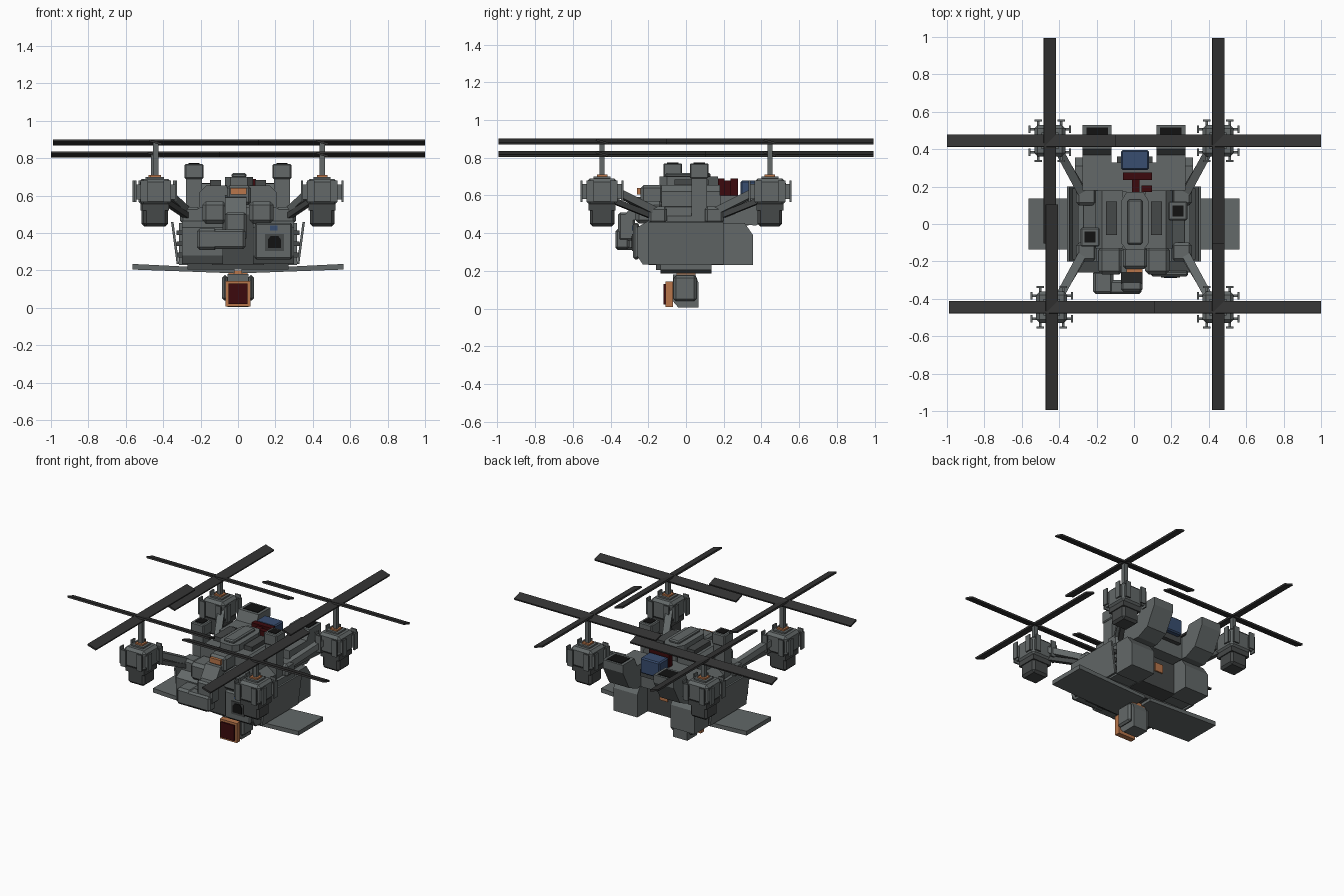
import bpy, bmesh, math
from mathutils import Vector, Matrix


def material(name, rgb):
    m = bpy.data.materials.new(name)
    m.diffuse_color = (*rgb, 1)
    return m


GREY = material("hull grey", (0.125, 0.14, 0.14))
STEEL = material("dark steel", (0.06, 0.065, 0.065))
BLADE = material("blade charcoal", (0.033, 0.033, 0.033))
BLACK = material("vent black", (0.006, 0.006, 0.006))
RED = material("dark red", (0.045, 0.003, 0.004))
ORANGE = material("copper orange", (0.48, 0.18, 0.07))
BLUE = material("tank blue", (0.04, 0.075, 0.16))


def finish(name, bm, mat):
    bmesh.ops.recalc_face_normals(bm, faces=bm.faces)
    me = bpy.data.meshes.new(name)
    bm.to_mesh(me)
    bm.free()
    me.materials.append(mat)
    ob = bpy.data.objects.new(name, me)
    bpy.context.collection.objects.link(ob)
    return ob


def box(name, mat, x, y, z, chamfer=0, matrix=None):
    """Box from three (min, max) ranges, with optional flat chamfer."""
    bm = bmesh.new()
    bmesh.ops.create_cube(bm, size=1)
    for v in bm.verts:
        v.co = Vector([(r[0] + r[1]) / 2 + c * abs(r[1] - r[0])
                       for r, c in zip((x, y, z), v.co)])
    if chamfer:
        bmesh.ops.bevel(bm, geom=bm.edges[:], offset=chamfer, segments=1, affect='EDGES')
    if matrix:
        bm.transform(matrix)
    return finish(name, bm, mat)


def prism(name, mat, pts, axis, lo, hi):
    """Extrude a 2D profile along x (points y,z), y (points x,z) or z (points x,y)."""
    bm = bmesh.new()
    vs = []
    for p in pts:
        c = list(p)
        c.insert("xyz".index(axis), lo)
        vs.append(bm.verts.new(c))
    f = bm.faces.new(vs)
    ext = bmesh.ops.extrude_face_region(bm, geom=[f])["geom"]
    d = Vector([hi - lo if a == axis else 0 for a in "xyz"])
    bmesh.ops.translate(bm, vec=d, verts=[g for g in ext if isinstance(g, bmesh.types.BMVert)])
    return finish(name, bm, mat)


def strut(name, mat, a, b, w, h):
    a, b = Vector(a), Vector(b)
    d = b - a
    m = Matrix.Translation((a + b) / 2) @ d.to_track_quat('Y', 'Z').to_matrix().to_4x4()
    return box(name, mat, (-w / 2, w / 2), (-d.length / 2, d.length / 2), (-h / 2, h / 2), 0, m)


def span(s, a, b):
    return (min(s * a, s * b), max(s * a, s * b))


# Rotor pods, one on each corner
for sx in (-1, 1):
    for sy in (-1, 1):
        cx, cy = (-0.44 if sx < 0 and sy < 0 else 0.45 * sx), 0.445 * sy
        high = sx == sy
        top = 0.885 if high else 0.82

        def around(name, mat, hx, hy, z, ch=0, ox=0, oy=0):
            box(name, mat, (cx + ox - hx, cx + ox + hx), (cy + oy - hy, cy + oy + hy), z, ch)

        around("motor_housing", GREY, 0.083, 0.083, (0.55, 0.69), 0.018)
        around("motor_base", STEEL, 0.065, 0.065, (0.435, 0.56), 0.015)
        around("motor_collar", STEEL, 0.072, 0.072, (0.52, 0.555))
        around("motor_cap", GREY, 0.045, 0.045, (0.685, 0.70))
        around("shaft_ring", ORANGE, 0.028, 0.028, (0.70, 0.71))
        around("rotor_shaft", GREY, 0.014, 0.014, (0.68, top))
        # Guard plates on short stems
        for k in (-1, 1):
            for o in (-0.062, 0.062):
                around("guard_plate", GREY, 0.005, 0.02, (0.565, 0.68), 0, 0.108 * k, o)
                around("guard_stem", GREY, 0.016, 0.007, (0.58, 0.66), 0, 0.092 * k, o)
                around("guard_plate", GREY, 0.02, 0.005, (0.565, 0.68), 0, o, 0.108 * k)
                around("guard_stem", GREY, 0.007, 0.016, (0.58, 0.66), 0, o, 0.092 * k)
        # Crossed pitched blades
        t = math.radians(17)
        hub = Matrix.Translation((cx, cy, top))
        box("rotor_blade_x", BLADE, (-0.55, 0.55), (-0.034, 0.034), (-0.006, 0.006), 0,
            hub @ Matrix.Rotation(-t, 4, 'X'))
        box("rotor_blade_y", BLADE, (-0.034, 0.034), (-0.55, 0.55), (-0.006, 0.006), 0,
            hub @ Matrix.Rotation(t, 4, 'Y'))
        # Double support arms
        strut("upper_arm", GREY, (0.40 * sx, 0.39 * sy, 0.63), (0.27 * sx, 0.15 * sy, 0.51), 0.045, 0.04)
        strut("lower_arm", STEEL, (0.39 * sx, 0.38 * sy, 0.57), (0.24 * sx, 0.13 * sy, 0.47), 0.03, 0.03)
        box("arm_mount", GREY, span(sx, 0.20, 0.31), span(sy, 0.10, 0.20), (0.45, 0.54), 0.015)

# Lower hull: core and two side blocks
box("hull_core", STEEL, (-0.14, 0.14), (-0.20, 0.24), (0.23, 0.50))
side = [(-0.26, 0.28), (-0.23, 0.235), (0.20, 0.235), (0.20, 0.46), (-0.20, 0.465), (-0.26, 0.43)]
rear = [(0.20, 0.23), (0.355, 0.23), (0.355, 0.39), (0.31, 0.455), (0.20, 0.455)]
for s in (-1, 1):
    lo, hi = span(s, 0.08, 0.30)
    prism("side_block", GREY, side, 'x', lo, hi)
    lo, hi = span(s, 0.13, 0.315)
    prism("rear_block", GREY, rear, 'x', lo, hi)
    # Slanted side armour with spacer ribs
    prism("side_armour", GREY, [(0.315 * s, 0.235), (0.328 * s, 0.235), (0.358 * s, 0.46), (0.345 * s, 0.46)],
          'y', -0.20, 0.20)
    for z in (0.27, 0.33, 0.39):
        box("armour_rib", STEEL, span(s, 0.29, 0.33), (-0.19, 0.19), (z, z + 0.025))
    # Wings, rising slightly outward
    prism("wing", GREY, [(0.02 * s, 0.185), (0.565 * s, 0.205), (0.565 * s, 0.235), (0.02 * s, 0.208)],
          'y', -0.135, 0.135)
box("belly_plate", STEEL, (-0.27, 0.27), (-0.16, 0.12), (0.205, 0.24))

# Sensor turret underneath
box("turret_neck", ORANGE, (-0.05, 0.05), (-0.05, 0.05), (0.165, 0.20))
prism("turret_body", GREY, [(-0.07, 0.04), (-0.04, 0.005), (0.065, 0.005), (0.065, 0.14), (0.05, 0.18), (-0.07, 0.18)],
      'x', -0.055, 0.055)
for s in (-1, 1):
    box("turret_cheek", GREY, span(s, 0.055, 0.085), (-0.065, 0.055), (0.04, 0.175), 0.012)
box("turret_frame", ORANGE, (-0.066, 0.066), (-0.108, -0.07), (0.008, 0.145))
box("turret_lens", RED, (-0.052, 0.052), (-0.118, -0.107), (0.022, 0.13))

# Front intake on the right
box("intake_panel", GREY, (0.09, 0.29), (-0.28, -0.25), (0.26, 0.455), 0.01)
box("intake_rim", STEEL, (0.145, 0.245), (-0.285, -0.275), (0.305, 0.395))
prism("intake_hole", BLACK, [(0.16, 0.32), (0.23, 0.32), (0.23, 0.365), (0.215, 0.385), (0.175, 0.385), (0.16, 0.365)],
      'y', -0.289, -0.283)
box("blue_light", BLUE, (0.17, 0.21), (-0.286, -0.278), (0.415, 0.44))

# Bent feed pipe on the nose
box("pipe_root", GREY, (-0.22, -0.11), (-0.375, -0.25), (0.31, 0.425), 0.015)
box("pipe_cross", GREY, (-0.15, 0.04), (-0.375, -0.30), (0.315, 0.42), 0.012)
box("pipe_riser", GREY, (-0.07, 0.045), (-0.36, -0.27), (0.36, 0.51), 0.012)
prism("pipe_top", GREY, [(-0.34, 0.47), (-0.27, 0.47), (-0.14, 0.50), (-0.14, 0.60), (-0.26, 0.59)], 'x', -0.07, 0.045)

# Upper hull
prism("upper_deck", GREY, [(-0.27, 0.45), (0.27, 0.45), (0.27, 0.49), (0.20, 0.54), (-0.20, 0.54), (-0.27, 0.49)],
      'y', -0.20, 0.25)
for s in (-1, 1):
    prism("shoulder", GREY, [(0.06 * s, 0.49), (0.16 * s, 0.49), (0.205 * s, 0.54), (0.205 * s, 0.62),
                             (0.17 * s, 0.655), (0.06 * s, 0.655)], 'y', -0.13, 0.18)
    box("front_shoulder", GREY, span(s, 0.06, 0.19), (-0.27, -0.12), (0.45, 0.57), 0.02)
    box("deck_box", STEEL, span(s, 0.09, 0.15), (-0.06, 0.12), (0.65, 0.685))
    # Exhaust stacks, staggered left and right
    cx, cy = (0.235 * s, 0.07 * s)
    box("stack_shaft", GREY, (cx - 0.042, cx + 0.042), (cy - 0.04, cy + 0.04), (0.46, 0.71))
    box("stack_cap", GREY, (cx - 0.05, cx + 0.05), (cy - 0.05, cy + 0.05), (0.69, 0.77), 0.006)
    box("stack_hole", BLACK, (cx - 0.03, cx + 0.03), (cy - 0.03, cy + 0.03), (0.768, 0.774))
    # Rear elbow ducts
    lo, hi = span(s, 0.12, 0.275)
    prism("rear_duct", GREY, [(0.18, 0.46), (0.37, 0.44), (0.46, 0.48), (0.53, 0.61), (0.53, 0.665),
                              (0.40, 0.665), (0.37, 0.60), (0.18, 0.60)], 'x', lo, hi)
    lo, hi = span(s, 0.14, 0.255)
    box("duct_opening", BLACK, (lo, hi), (0.42, 0.515), (0.662, 0.669))

# Top canopy, nose light and engine bay
prism("canopy", GREY, [(-0.04, -0.14), (0.05, -0.14), (0.08, -0.10), (0.08, 0.12), (0.05, 0.17), (-0.04, 0.17),
                       (-0.07, 0.12), (-0.07, -0.10)], 'z', 0.56, 0.70)
box("canopy_ridge", GREY, (-0.035, 0.045), (-0.11, 0.13), (0.695, 0.72), 0.008)
box("nose_housing", GREY, (-0.06, 0.07), (-0.24, -0.12), (0.55, 0.655), 0.015)
box("nose_light", ORANGE, (-0.04, 0.045), (-0.26, -0.19), (0.605, 0.64))
box("rear_deck", GREY, (-0.12, 0.12), (0.17, 0.33), (0.44, 0.60))
box("engine_beam", RED, (-0.06, 0.095), (0.235, 0.275), (0.59, 0.69))
box("engine_spine", RED, (-0.01, 0.03), (0.16, 0.25), (0.59, 0.68))
box("engine_tab", RED, (0.04, 0.095), (0.17, 0.205), (0.59, 0.69))
box("blue_tank", BLUE, (-0.07, 0.08), (0.29, 0.395), (0.57, 0.68), 0.008)
box("tank_bracket", STEEL, (-0.09, 0.10), (0.27, 0.36), (0.53, 0.58))
box("rear_lamp", ORANGE, (-0.03, 0.03), (0.24, 0.249), (0.34, 0.40))
